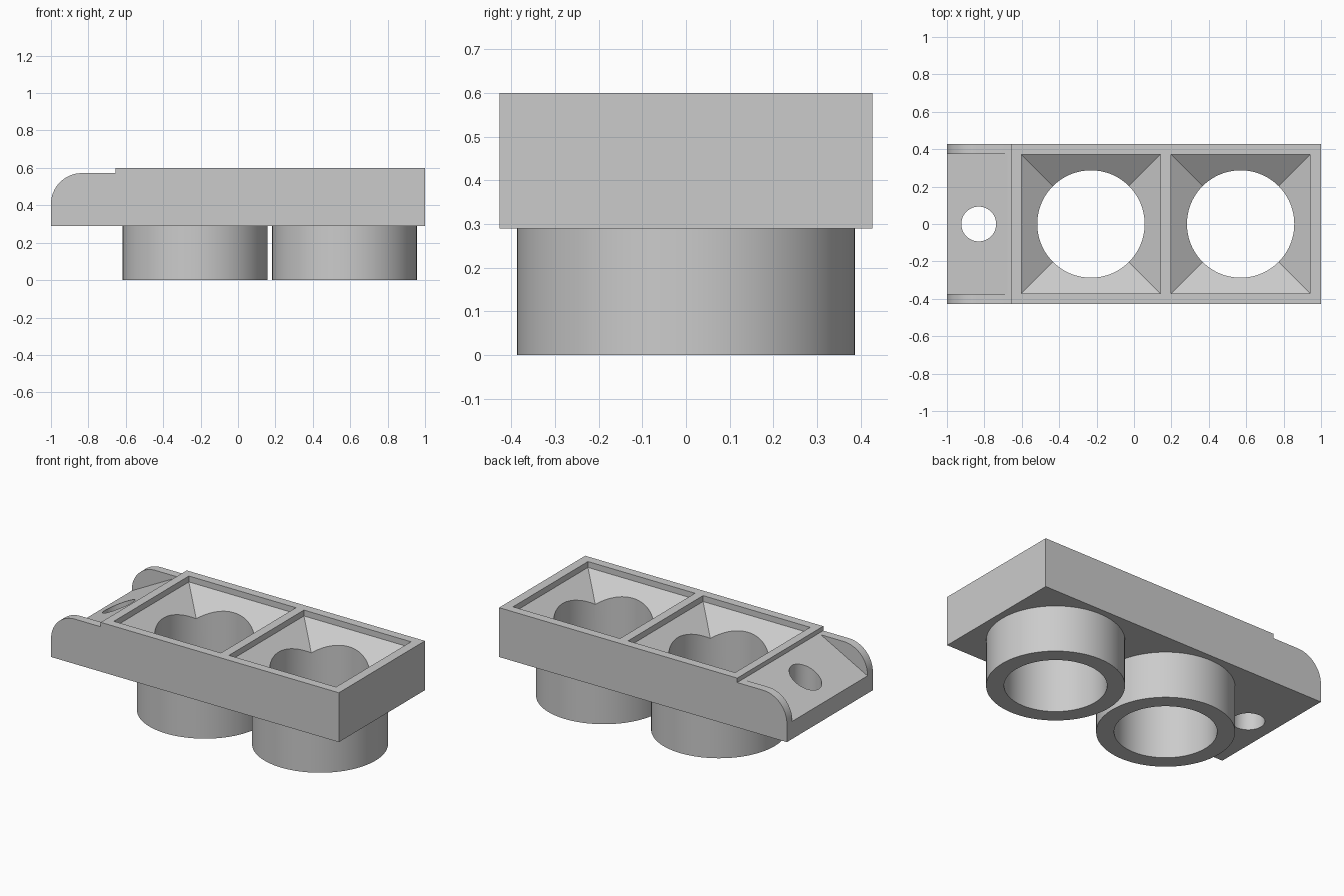
import bpy, bmesh, math

old = bpy.data.objects.get("Cube")
if old:
    bpy.data.objects.remove(old, do_unlink=True)

grey = bpy.data.materials.new("light grey")
grey.use_nodes = True
COLOUR = (0.6, 0.6, 0.6, 1)
grey.diffuse_color = COLOUR
grey.node_tree.nodes["Principled BSDF"].inputs["Base Color"].default_value = COLOUR

BASE, STEP, TOP = 0.29, 0.572, 0.6     # tray underside, tab top, rim top
HALF_Y = 0.427
CENTRES = (-0.23, 0.57)                # the two cells along x
CELL, OUTER, INNER = 0.372, 0.387, 0.287


def finish(name, bm):
    bmesh.ops.recalc_face_normals(bm, faces=bm.faces)
    mesh = bpy.data.meshes.new(name)
    bm.to_mesh(mesh)
    bm.free()
    mesh.materials.append(grey)
    ob = bpy.data.objects.new(name, mesh)
    bpy.context.collection.objects.link(ob)
    return ob


def prism(name, profile, half_y):
    """Extrude an x-z outline symmetrically along y."""
    bm = bmesh.new()
    face = bm.faces.new([bm.verts.new((x, -half_y, z)) for x, z in profile])
    ext = bmesh.ops.extrude_face_region(bm, geom=[face])["geom"]
    bmesh.ops.translate(bm, vec=(0, 2 * half_y, 0),
                        verts=[v for v in ext if isinstance(v, bmesh.types.BMVert)])
    return finish(name, bm)


def loft(name, x, rings, sides, turn=0.0, close=False):
    """Stack (radius, z) rings; close joins the last ring to the first."""
    bm = bmesh.new()
    loops = [[bm.verts.new((x + r * math.cos(turn + math.tau * i / sides),
                            r * math.sin(turn + math.tau * i / sides), z))
              for i in range(sides)] for r, z in rings]
    pairs = list(zip(loops, loops[1:]))
    if close:
        pairs.append((loops[-1], loops[0]))
    else:
        bm.faces.new(loops[0])
        bm.faces.new(loops[-1])
    for a, b in pairs:
        for i in range(sides):
            j = (i + 1) % sides
            bm.faces.new((a[i], a[j], b[j], b[i]))
    return finish(name, bm)


def cut(target, cutter):
    mod = target.modifiers.new("cut", "BOOLEAN")
    mod.operation, mod.solver, mod.object = "DIFFERENCE", "EXACT", cutter
    bpy.context.view_layer.objects.active = target
    bpy.ops.object.modifier_apply(modifier=mod.name)
    bpy.data.objects.remove(cutter, do_unlink=True)


def smooth(ob):
    bpy.ops.object.select_all(action="DESELECT")
    ob.select_set(True)
    bpy.context.view_layer.objects.active = ob
    bpy.ops.object.shade_smooth_by_angle(angle=math.radians(25))


# Tray with a rounded mounting tab at one end
R = 0.165
arc = [(-1 + R - R * math.cos(a), STEP - R + R * math.sin(a))
       for a in (math.pi / 2 * i / 16 for i in range(17))]
tray = prism("tray", [(1, BASE), (-1, BASE)] + arc
             + [(-0.655, STEP), (-0.655, TOP), (1, TOP)], HALF_Y)

# Sloping ramp between the tab cheeks, with a screw hole
cut(tray, prism("ramp_cutter", [(-1.05, 0.374), (-0.675, STEP),
                                (-0.675, 0.7), (-1.05, 0.7)], 0.374))
cut(tray, loft("screw_cutter", -0.83, [(0.093, 0.1), (0.093, 0.8)], 48))

# Square funnels with a short upright lip, opening into round bores
LIP = TOP - 0.037
diag = CELL * math.sqrt(2)
for cx in CENTRES:
    cut(tray, loft("funnel_cutter", cx, [(diag * 0.02, BASE + 0.01), (diag, LIP),
                                         (diag, 0.7)], 4, math.pi / 4))
    cut(tray, loft("bore_cutter", cx, [(INNER, 0.1), (INNER, 0.8)], 96))
smooth(tray)

# Round outlet tubes below the tray
for side, cx in zip(("right", "left"), CENTRES):
    smooth(loft(side + "_outlet_tube", cx, [(OUTER, 0), (OUTER, BASE),
                                            (INNER, BASE), (INNER, 0)], 96, close=True))
